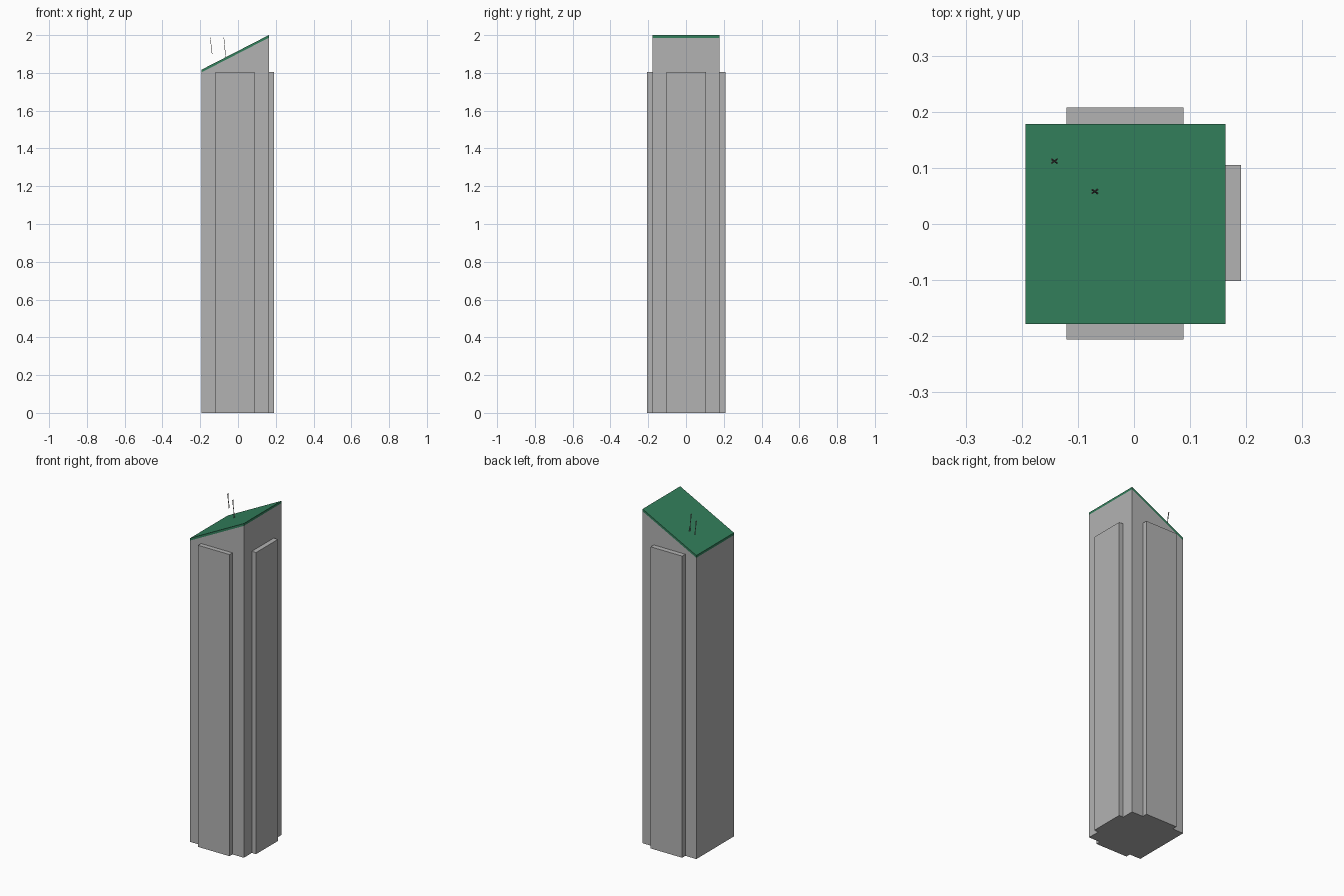
import bpy
import bmesh

cube = bpy.data.objects.get("Cube")
if cube:
    bpy.data.objects.remove(cube, do_unlink=True)


def material(name, rgb):
    m = bpy.data.materials.new(name)
    m.use_nodes = True
    m.diffuse_color = (*rgb, 1)
    m.node_tree.nodes["Principled BSDF"].inputs["Base Color"].default_value = (*rgb, 1)
    return m


concrete = material("concrete grey", (0.45, 0.45, 0.45))
green = material("roof green", (0.033, 0.216, 0.107))
metal = material("mast grey", (0.3, 0.29, 0.28))


def prism(name, profile, y0, y1, mat):
    """Extrude an x-z outline from y0 to y1."""
    bm = bmesh.new()
    face = bm.faces.new([bm.verts.new((x, y0, z)) for x, z in profile])
    ext = bmesh.ops.extrude_face_region(bm, geom=[face])
    moved = [g for g in ext["geom"] if isinstance(g, bmesh.types.BMVert)]
    bmesh.ops.translate(bm, verts=moved, vec=(0, y1 - y0, 0))
    bmesh.ops.recalc_face_normals(bm, faces=bm.faces)
    me = bpy.data.meshes.new(name)
    bm.to_mesh(me)
    bm.free()
    me.materials.append(mat)
    ob = bpy.data.objects.new(name, me)
    bpy.context.collection.objects.link(ob)
    return ob


def box(name, x0, x1, y0, y1, z1, mat):
    return prism(name, [(x0, 0), (x1, 0), (x1, z1), (x0, z1)], y0, y1, mat)


# Tower shaft with a slanted top, and the roof slab on it
LEFT, RIGHT, SIDE = -0.193, 0.163, 0.178
LOW, HIGH, SLAB = 1.803, 1.986, 0.014
prism("tower_shaft", [(LEFT, 0), (RIGHT, 0), (RIGHT, HIGH), (LEFT, LOW)],
      -SIDE, SIDE, concrete)
prism("roof_slab", [(LEFT, LOW), (RIGHT, HIGH), (RIGHT, HIGH + SLAB), (LEFT, LOW + SLAB)],
      -SIDE, SIDE, green)

# Raised facade panels on three sides
TOP = 1.805
box("front_panel", -0.12, 0.088, -0.206, -SIDE, TOP, concrete)
box("back_panel", -0.12, 0.088, SIDE, 0.208, TOP, concrete)
box("side_panel", RIGHT, 0.191, -0.102, 0.105, TOP, concrete)


# Thin bent masts above the roof, two crossing strands each
def mast(name, x, y, z0, z1):
    curve = bpy.data.curves.new(name, "CURVE")
    curve.dimensions = "3D"
    curve.bevel_depth = 0.0015
    curve.bevel_resolution = 0
    curve.use_fill_caps = True
    for s in (-1, 1):
        spline = curve.splines.new("POLY")
        spline.points.add(3)
        for i, p in enumerate(spline.points):
            t = i / 3
            off = 0.005 * (1 - 2 * t)
            p.co = (x + off, y + s * off * 0.7, z0 + (z1 - z0) * t, 1)
    curve.materials.append(metal)
    bpy.context.collection.objects.link(bpy.data.objects.new(name, curve))


mast("outer_mast", -0.142, 0.112, 1.90, 1.988)
mast("inner_mast", -0.07, 0.058, 1.88, 1.988)
